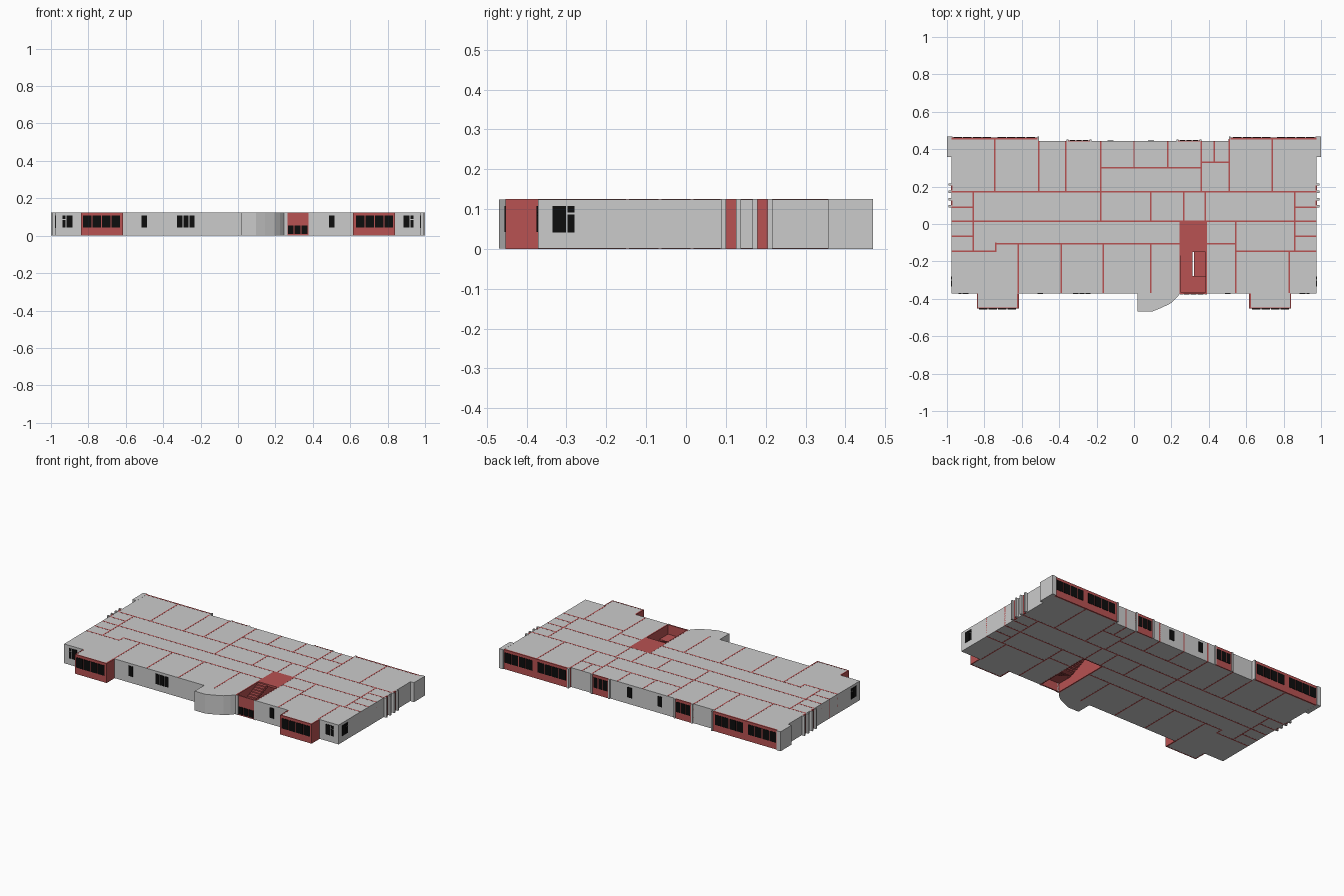
import bpy, bmesh

H = 0.125
E = 0.0006  # tiny offset so wall tops show on the slab faces


def material(name, color):
    m = bpy.data.materials.new(name)
    m.diffuse_color = color
    return m


RED = material("red_wall", (0.48, 0.085, 0.085, 1))
BLACK = material("dark_glass", (0.004, 0.004, 0.004, 1))


def finish(name, bm, mat):
    bmesh.ops.recalc_face_normals(bm, faces=bm.faces)
    me = bpy.data.meshes.new(name)
    bm.to_mesh(me)
    bm.free()
    ob = bpy.data.objects.new(name, me)
    bpy.context.collection.objects.link(ob)
    if mat:
        me.materials.append(mat)


def boxes(name, items, mat=None):
    """Each item is (x0, x1, y0, y1, z0, z1)."""
    bm = bmesh.new()
    for x0, x1, y0, y1, z0, z1 in items:
        for v in bmesh.ops.create_cube(bm, size=1)["verts"]:
            v.co = (x1 if v.co.x > 0 else x0, y1 if v.co.y > 0 else y0,
                    z1 if v.co.z > 0 else z0)
    finish(name, bm, mat)


def prism(name, pts, z0, z1, mat=None):
    bm = bmesh.new()
    f = bm.faces.new([bm.verts.new((x, y, z0)) for x, y in pts])
    top = bmesh.ops.extrude_face_region(bm, geom=[f])["geom"]
    for v in top:
        if isinstance(v, bmesh.types.BMVert):
            v.co.z = z1
    bmesh.ops.triangulate(bm, faces=[f for f in bm.faces if len(f.verts) > 4])
    finish(name, bm, mat)


def mirror(items):
    return items + [(-b, -a, *rest) for a, b, *rest in items]


def panes(x0, x1, n, gap=0.006):
    w = (x1 - x0 - gap * (n - 1)) / n
    return [(x0 + i * (w + gap), x0 + i * (w + gap) + w) for i in range(n)]


# Main storey block with bays, rounded porch and stairwell notch
outline = [(-0.975, -0.372), (-0.835, -0.372), (-0.835, -0.447), (-0.625, -0.447),
           (-0.625, -0.372), (0.02, -0.372), (0.02, -0.469), (0.095, -0.469),
           (0.145, -0.449), (0.195, -0.425), (0.225, -0.398), (0.246, -0.372),
           (0.246, 0.015), (0.388, 0.015), (0.388, -0.372), (0.625, -0.372),
           (0.625, -0.447), (0.835, -0.447), (0.835, -0.372), (0.975, -0.372),
           (0.975, 0.455), (0.51, 0.455), (0.51, 0.443), (-0.51, 0.443),
           (-0.51, 0.455), (-0.975, 0.455)]
prism("storey_block", outline, E, H - E)

# Partition walls: (y, x0, x1) and (x, y0, y1)
rows = [(0.173, -0.975, 0.975), (0.015, -0.975, 0.975), (0.30, -0.175, 0.36),
        (0.33, 0.36, 0.51), (0.09, -0.975, -0.86), (0.09, 0.86, 0.975),
        (-0.065, -0.975, -0.86), (-0.065, 0.86, 0.975), (-0.147, -0.975, -0.74),
        (-0.147, 0.545, 0.975), (-0.105, -0.74, 0.25), (-0.105, 0.39, 0.545)]
cols = [(-0.745, 0.17, 0.455), (-0.74, -0.15, -0.1), (-0.51, 0.17, 0.443),
        (-0.365, 0.17, 0.443), (-0.178, 0.015, 0.443), (0.0, 0.3, 0.443),
        (0.18, 0.3, 0.443), (0.36, 0.17, 0.443), (0.43, 0.33, 0.443),
        (0.51, 0.17, 0.455), (0.74, 0.17, 0.455), (-0.86, -0.15, 0.17),
        (0.86, -0.15, 0.17), (0.09, -0.37, -0.105), (0.09, 0.015, 0.17),
        (0.265, 0.015, 0.17), (0.38, 0.015, 0.17), (-0.62, -0.37, -0.105),
        (-0.39, -0.37, -0.105), (-0.165, -0.37, -0.105), (0.545, -0.37, 0.015),
        (0.83, -0.37, -0.15)]
T = 0.004
boxes("partition_walls", [(a, b, y - T, y + T, 0, H) for y, a, b in rows]
      + [(x - T, x + T, a, b, 0, H) for x, a, b in cols], RED)

# Red cladding: front bays, rear window walls, side panels
bay = [(0.616, 0.84, -0.453, -0.446, 0, H), (0.616, 0.625, -0.453, -0.372, 0, H),
       (0.833, 0.84, -0.453, -0.372, 0, H)]
boxes("bay_cladding", mirror(bay), RED)
boxes("rear_cladding", mirror([(0.515, 0.975, 0.453, 0.463, 0, H),
                               (0.236, 0.352, 0.44, 0.447, 0, H)]), RED)
boxes("side_panels", mirror([(0.97, 0.979, 0.1, 0.125, 0, H),
                             (0.97, 0.979, 0.18, 0.205, 0, H)]), RED)

# Corner pilasters and thin fins
boxes("corner_pilasters", mirror([(0.97, 1.0, 0.357, 0.469, 0, H)]))
boxes("side_fins", mirror([(0.97, 0.993, y, y + 0.012, 0, H)
                           for y in (0.089, 0.126, 0.167, 0.205)]))
boxes("rear_fins", mirror([(0.507, 0.517, 0.44, 0.469, 0, H),
                           (0.227, 0.237, 0.44, 0.452, 0, H),
                           (0.351, 0.361, 0.44, 0.452, 0, H)]))

# Stairwell: lining walls, front wall, landings and two flights
SX0, SX1, GAP0, GAP1 = 0.246, 0.388, 0.313, 0.322
boxes("stairwell_walls", [(SX0 - 0.003, SX0 + 0.005, -0.372, 0.015, 0, H),
                          (SX1 - 0.005, SX1 + 0.003, -0.372, 0.015, 0, H),
                          (SX0, SX1, -0.373, -0.365, 0, H)], RED)
boxes("stair_front_jambs", [(0.246, 0.264, -0.376, -0.365, 0, H),
                            (0.376, 0.39, -0.376, -0.365, 0, H)])
boxes("stair_landings", [(SX0, SX1, -0.15, 0.015, H - 0.014, H),
                         (SX0, SX1, -0.37, -0.278, 0.054, 0.064)], RED)
steps = []
N = 7
d = (0.278 - 0.15) / N
for i in range(N):
    rise = 0.0625 / (N + 1)
    y = -0.15 - i * d
    low, high = (i + 1) * rise, H - (i + 1) * rise
    steps += [(GAP1, SX1, y - d, y, max(0, low - 0.016), low),
              (SX0, GAP0, y - d, y, high - 0.016, high)]
boxes("stair_flights", steps, RED)

# Windows
Z0, Z1 = 0.043, 0.108
glass = []
front = [(a, b, -0.456, -0.45, Z0, Z1) for a, b in panes(0.63, 0.83, 4)]
front += [(0.885, 0.918, -0.375, -0.37, Z0, Z1),
          (0.922, 0.938, -0.375, -0.37, Z0, 0.085),
          (0.922, 0.938, -0.375, -0.37, 0.09, Z1),
          (0.487, 0.516, -0.375, -0.37, Z0, Z1)]
glass += mirror(front)
glass += [(a, b, -0.375, -0.37, Z0, Z1) for a, b in panes(-0.325, -0.232, 3)]
glass += [(a, b, -0.376, -0.37, 0.008, 0.055) for a, b in panes(0.266, 0.371, 3)]
side = [(0.97, 0.978, -0.335, -0.301, Z0 - 0.002, Z1),
        (0.97, 0.978, -0.297, -0.28, Z0 - 0.002, 0.086),
        (0.97, 0.978, -0.297, -0.28, 0.091, Z1)]
glass += mirror(side)
rear = [(a, b, 0.46, 0.465, Z0, Z1)
        for a, b in panes(0.53, 0.73, 4) + panes(0.765, 0.965, 4)]
rear += [(a, b, 0.445, 0.449, Z0, Z1) for a, b in panes(0.245, 0.343, 3)]
glass += mirror(rear)
glass += [(x - 0.016, x + 0.016, 0.44, 0.446, Z0, Z1) for x in (0.09, -0.125)]
boxes("window_panes", glass, BLACK)
